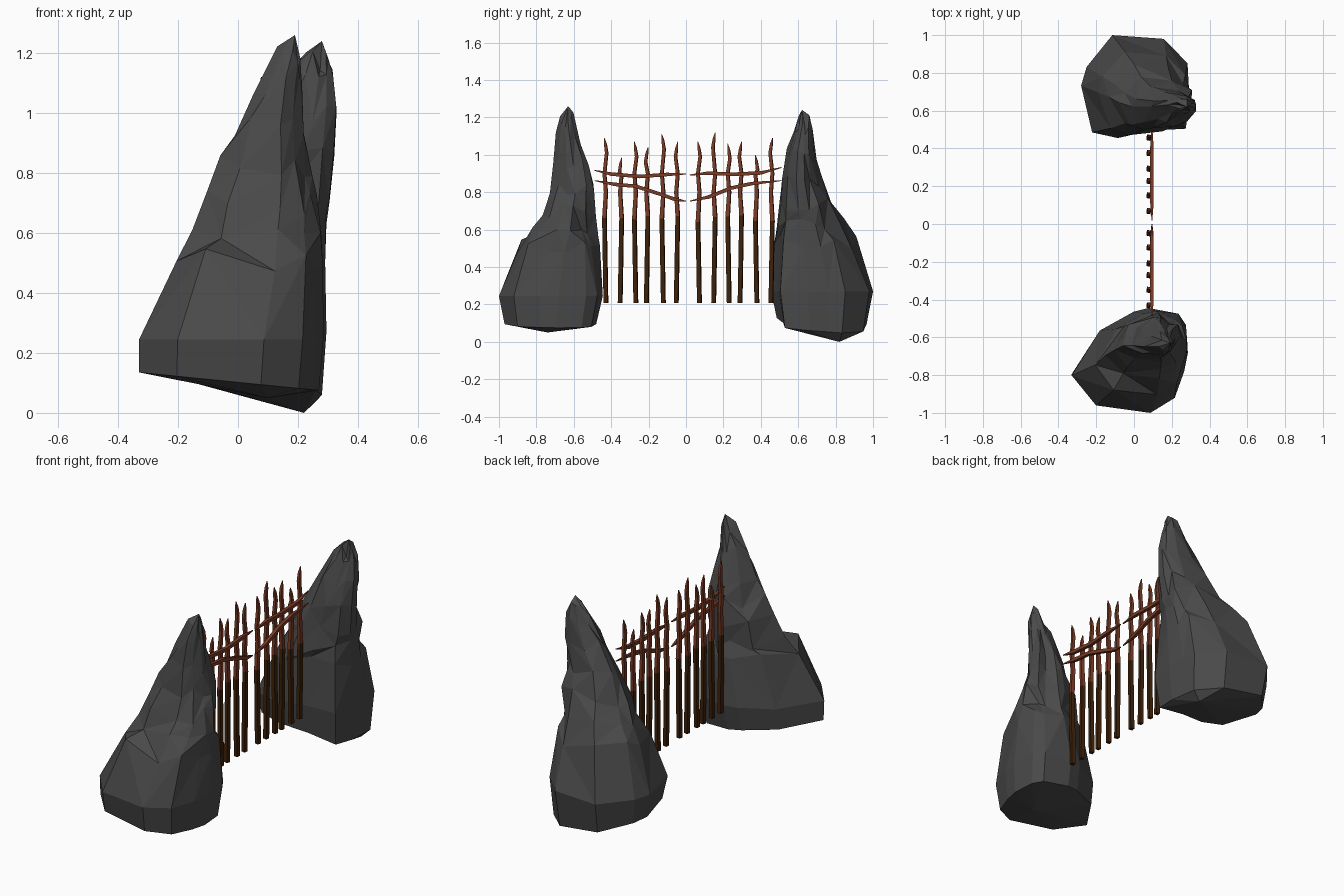
import bpy, bmesh, math, random
from mathutils import Vector

if "Cube" in bpy.data.objects:
    bpy.data.objects.remove(bpy.data.objects["Cube"])

random.seed(11)

def mat(name, c):
    m = bpy.data.materials.new(name)
    m.diffuse_color = (*c, 1)
    m.use_nodes = True
    m.node_tree.nodes["Principled BSDF"].inputs["Base Color"].default_value = m.diffuse_color
    return m

ROCK = mat("dark grey stone", (0.068, 0.068, 0.068))
RUST = mat("rusty brown", (0.195, 0.044, 0.018))
DARK = mat("dark brown iron", (0.048, 0.015, 0.003))

def finish(bm, name, mats):
    bmesh.ops.recalc_face_normals(bm, faces=bm.faces)
    me = bpy.data.meshes.new(name)
    bm.to_mesh(me)
    bm.free()
    for m in mats:
        me.materials.append(m)
    ob = bpy.data.objects.new(name, me)
    bpy.context.collection.objects.link(ob)
    return ob

# Rock: a plan outline fitted to the x/y extent of each level, rounder and rougher higher up
def rock(name, outline, levels, foot, peak, tilt):
    xs, ys = zip(*outline)
    uv = [(2 * (x - min(xs)) / (max(xs) - min(xs)) - 1, 2 * (y - min(ys)) / (max(ys) - min(ys)) - 1)
          for x, y in outline]
    n = len(uv)
    bm = bmesh.new()
    rings = []
    for k, (z, x0, x1, y0, y1) in enumerate(levels):
        ring = []
        for u, v in uv:
            s = 1
            if k > 1:
                edge = max(abs(u), abs(v)) > 0.97      # extremes keep the silhouette
                s = 1 / max(1, math.hypot(u, v)) ** (0.5 if k == 2 else 1)
                if not edge:
                    s *= 1 + random.uniform(-0.06, 0.03) * (1 if k == 2 else 3)
            dz = 0 if k < 2 else random.uniform(-0.04, 0.04)
            if k == 0:
                dz = -tilt[0] * u - tilt[1] * v
            ring.append(bm.verts.new(((x0 + x1) / 2 + u * s * (x1 - x0) / 2,
                                      (y0 + y1) / 2 + v * s * (y1 - y0) / 2, z + dz)))
        rings.append(ring)
    for k, (a, b) in enumerate(zip(rings, rings[1:])):
        for i in range(n):
            j = (i + 1) % n
            if k == 0:
                bm.faces.new((a[i], a[j], b[j], b[i]))
            elif random.random() < 0.5:
                bm.faces.new((a[i], a[j], b[j]))
                bm.faces.new((a[i], b[j], b[i]))
            else:
                bm.faces.new((a[i], a[j], b[i]))
                bm.faces.new((a[j], b[j], b[i]))
    for ring, tip in ((rings[0], foot), (rings[-1], peak)):
        t = bm.verts.new(tip)
        for i in range(n):
            bm.faces.new((ring[i], ring[(i + 1) % n], t))
    return finish(bm, name, [ROCK])

rock("front_rock",
     [(-.33, -.8), (-.18, -.56), (0, -.46), (.08, -.44), (.24, -.47), (.28, -.53),
      (.29, -.68), (.27, -.78), (.22, -.92), (.09, -1), (-.2, -.96)],
     [(.105, -.33, .27, -.97, -.48), (.245, -.33, .285, -1, -.445), (.51, -.21, .285, -.91, -.455),
      (.60, -.16, .28, -.83, -.46), (.70, -.11, .265, -.775, -.475),
      (.82, -.065, .25, -.735, -.485), (.95, -.015, .22, -.715, -.515),
      (1.09, .05, .215, -.70, -.56), (1.19, .13, .208, -.675, -.60)],
     (.1, -.74, .05), (.19, -.63, 1.26), (.03, .0))

rock("back_rock",
     [(-.11, 1), (.17, .98), (.30, .85), (.305, .76), (.312, .65), (.29, .5),
      (.1, .49), (-.08, .45), (-.22, .48), (-.28, .73), (-.25, .83)],
     [(.095, -.26, .28, .485, .965), (.27, -.28, .295, .455, 1), (.53, -.19, .295, .465, .92),
      (.63, -.13, .30, .475, .86), (.74, -.08, .31, .49, .79),
      (.86, -.01, .325, .505, .735), (1.00, .09, .332, .535, .705),
      (1.11, .175, .32, .575, .685), (1.18, .22, .305, .60, .665)],
     (.22, .82, 0), (.28, .62, 1.24), (.04, .02))

# Four-sided tube along points (x, y, z, radius); faces below split use the dark colour
def tube(name, pts, split=0, sides=4, twist=math.pi / 4):
    bm = bmesh.new()
    rings = []
    for k, (x, y, z, r) in enumerate(pts):
        a, b = Vector(pts[max(k - 1, 0)][:3]), Vector(pts[min(k + 1, len(pts) - 1)][:3])
        d = (b - a).normalized()
        p = d.cross(Vector((1, 0, 0))).normalized()
        q = d.cross(p)
        rings.append([bm.verts.new(Vector((x, y, z)) + r * (p * math.cos(t) + q * math.sin(t)))
                      for t in [twist + i * math.tau / sides for i in range(sides)]])
    for a, b in zip(rings, rings[1:]):
        for i in range(sides):
            bm.faces.new((a[i], a[(i + 1) % sides], b[(i + 1) % sides], b[i]))
    bm.faces.new(rings[0])
    bm.faces.new(rings[-1])
    for f in bm.faces:
        f.material_index = 1 if f.calc_center_median().z < split else 0
    return finish(bm, name, [RUST, DARK])

# Upright gate bars: (y, top height)
bars = [(-.432, 1.09), (-.348, .985), (-.272, 1.07), (-.208, 1.04), (-.125, 1.11), (-.048, 1.07),
        (.068, 1.07), (.152, 1.12), (.227, 1.06), (.293, 1.07), (.375, 1.0), (.458, 1.09)]
for i, (y, top) in enumerate(bars):
    w = 0.008 if i % 2 else -0.008
    mid = 0.65 + random.uniform(-.02, .03)
    x = 0.078
    tube(f"gate_bar_{i + 1}",
         [(x, y - w / 2, .208, .016), (x, y, .43, .016), (x, y + w / 2, mid, .0155),
          (x, y - w / 2, .80, .014), (x, y + w / 2, .90, .013), (x, y - w, top - .08, .012),
          (x, y - w * .2, top - .035, .010), (x, y + w * .6, top, .002)], mid, twist=0.62)

# Bent crossbars, tapering at both ends
rails = {
    "left_upper_rail": [(-.49, .917), (-.40, .897), (-.25, .884), (-.10, .895), (0, .897)],
    "left_lower_rail": [(-.49, .862), (-.38, .842), (-.27, .832), (-.13, .787), (-.06, .762), (0, .752)],
    "right_upper_rail": [(.02, .892), (.12, .902), (.25, .896), (.40, .903), (.51, .932)],
    "right_lower_rail": [(.02, .752), (.12, .774), (.24, .822), (.35, .846), (.51, .862)],
}
for name, pts in rails.items():
    last = len(pts) - 1
    tube(name, [(.095, y, z, .003 if k in (0, last) else .0135) for k, (y, z) in enumerate(pts)])
